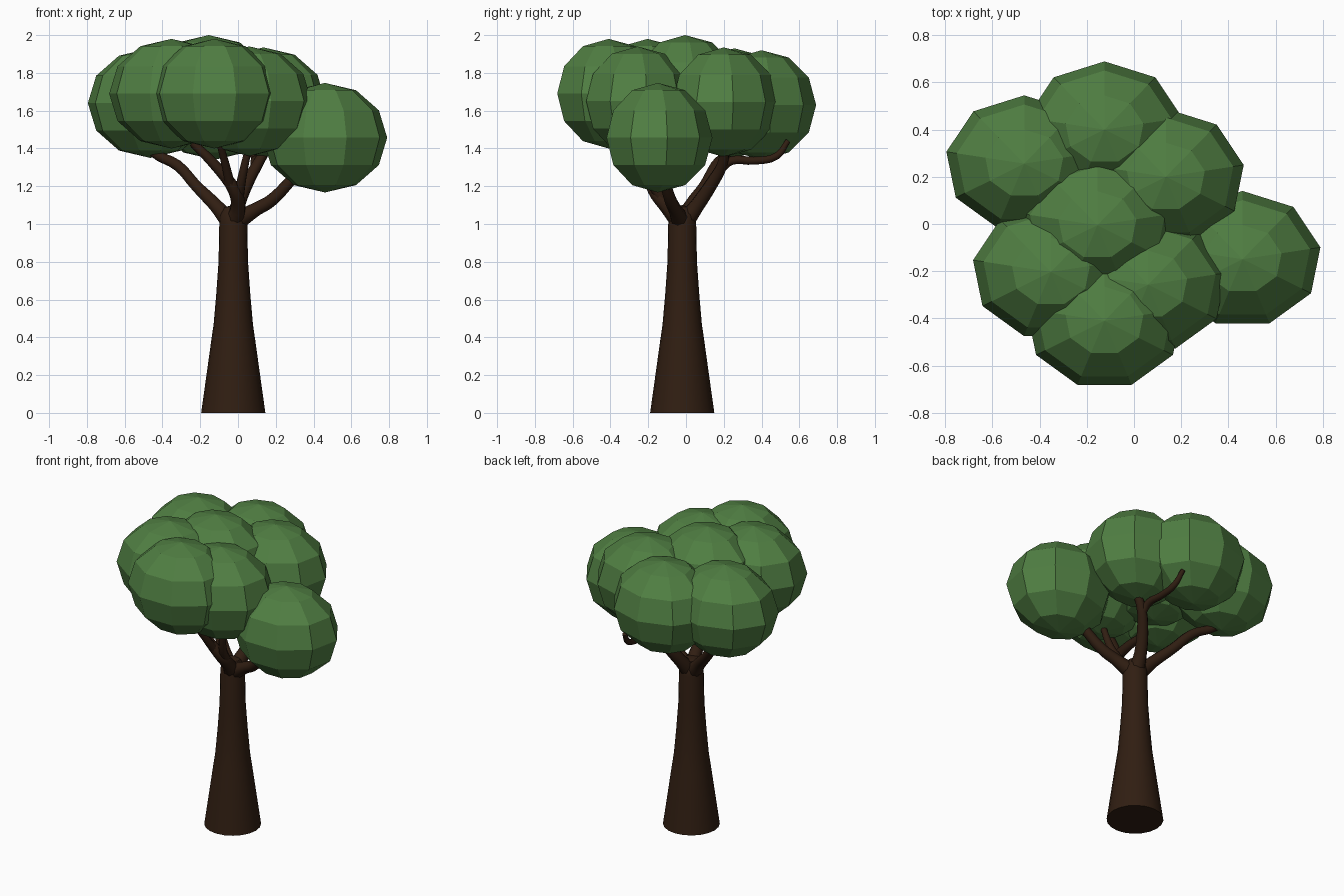
import bpy, bmesh
from math import sin, cos, pi, radians

if "Cube" in bpy.data.objects:
    bpy.data.objects.remove(bpy.data.objects["Cube"])


def material(name, rgb):
    m = bpy.data.materials.new(name)
    m.diffuse_color = (*rgb, 1)
    m.use_nodes = True
    m.node_tree.nodes["Principled BSDF"].inputs["Base Color"].default_value = m.diffuse_color
    return m


leaf = material("leaf_green", (0.08, 0.21, 0.055))
bark = material("bark_brown", (0.03, 0.013, 0.006))


def lathe(name, profile, centre, sides, mat, scale=(1, 1), smooth=False):
    """Rings of (radius, z) around a vertical axis; radius 0 makes a pole."""
    bm = bmesh.new()
    rings = []
    for r, z in profile:
        n = sides if r > 1e-5 else 1
        rings.append([bm.verts.new((centre[0] + r * scale[0] * cos(pi / 2 + 2 * pi * i / sides),
                                    centre[1] + r * scale[1] * sin(pi / 2 + 2 * pi * i / sides),
                                    centre[2] + z)) for i in range(n)])
    for a, b in zip(rings, rings[1:]):
        for i in range(sides):
            j = (i + 1) % sides
            quad = [a[i % len(a)], a[j % len(a)], b[j % len(b)], b[i % len(b)]]
            bm.faces.new(list(dict.fromkeys(quad)))
    bmesh.ops.recalc_face_normals(bm, faces=bm.faces)
    me = bpy.data.meshes.new(name)
    bm.to_mesh(me)
    bm.free()
    me.materials.append(mat)
    ob = bpy.data.objects.new(name, me)
    bpy.context.collection.objects.link(ob)
    if smooth:
        select(ob)
        bpy.ops.object.shade_smooth_by_angle(angle=radians(40))
    return ob


def select(ob):
    bpy.ops.object.select_all(action='DESELECT')
    ob.select_set(True)
    bpy.context.view_layer.objects.active = ob


def branch(name, pts):
    """Tapered tube through (x, y, z, radius) points."""
    cu = bpy.data.curves.new(name, 'CURVE')
    cu.dimensions = '3D'
    cu.bevel_depth = 1
    cu.bevel_resolution = 2
    cu.resolution_u = 4
    cu.use_fill_caps = True
    sp = cu.splines.new('BEZIER')
    sp.bezier_points.add(len(pts) - 1)
    for p, (x, y, z, r) in zip(sp.bezier_points, pts):
        p.co = (x, y, z)
        p.radius = r
        p.handle_left_type = p.handle_right_type = 'AUTO'
    cu.materials.append(bark)
    ob = bpy.data.objects.new(name, cu)
    bpy.context.collection.objects.link(ob)
    select(ob)
    bpy.ops.object.convert(target='MESH')
    bpy.ops.object.shade_smooth_by_angle(angle=radians(50))


# Flared trunk
lathe("trunk", [(0, 0), (.17, 0), (.142, .2), (.117, .38), (.104, .47), (.09, .63),
                (.078, .8), (.074, 1.0), (.07, 1.05), (.045, 1.09), (0, 1.1)],
      (-.025, -.02, 0), 20, bark, smooth=True)

# Main limbs and forks
branch("left_branch", [(-.05, -.01, 1.02, .05), (-.12, .03, 1.1, .038), (-.22, .1, 1.2, .032),
                       (-.32, .16, 1.31, .03), (-.45, .22, 1.38, .025), (-.5, .25, 1.45, .02)])
branch("right_branch", [(0, -.03, 1.02, .05), (.1, -.06, 1.08, .036), (.17, -.08, 1.12, .034),
                        (.27, -.11, 1.22, .03), (.36, -.13, 1.33, .024)])
branch("back_branch", [(-.02, .0, 1.02, .05), (.0, .06, 1.1, .04), (.05, .14, 1.22, .035),
                       (.1, .19, 1.31, .03), (.17, .21, 1.43, .023)])
branch("back_fork", [(.09, .18, 1.29, .025), (.09, .24, 1.335, .023), (.09, .36, 1.335, .021),
                     (.085, .48, 1.36, .019), (.07, .54, 1.44, .014)])
branch("front_branch", [(-.02, -.04, 1.02, .05), (.0, -.1, 1.09, .04), (-.02, -.17, 1.18, .034),
                        (-.12, -.2, 1.31, .028), (-.24, -.2, 1.43, .022)])
branch("front_fork", [(-.04, -.18, 1.2, .028), (-.06, -.24, 1.29, .024), (-.1, -.34, 1.44, .018)])
branch("front_right_fork", [(.0, -.12, 1.12, .03), (.02, -.19, 1.24, .025), (.06, -.23, 1.42, .018)])

# Leaf clumps: identical faceted balls, 9 sides and 6 rings
ball = [(cos(a), .29 * sin(a)) for a in [-pi / 2 + pi * k / 6 for k in range(7)]]
clumps = [(.46, -.149, 1.457), (-.125, -.41, 1.69), (-.125, .4, 1.63), (-.465, .256, 1.64),
          (-.352, -.203, 1.69), (.135, .2, 1.645), (.06, -.257, 1.65), (-.155, -.005, 1.71)]
for i, c in enumerate(clumps):
    lathe(f"leaf_clump_{i + 1}", ball, c, 9, leaf, scale=(.335, .289))
